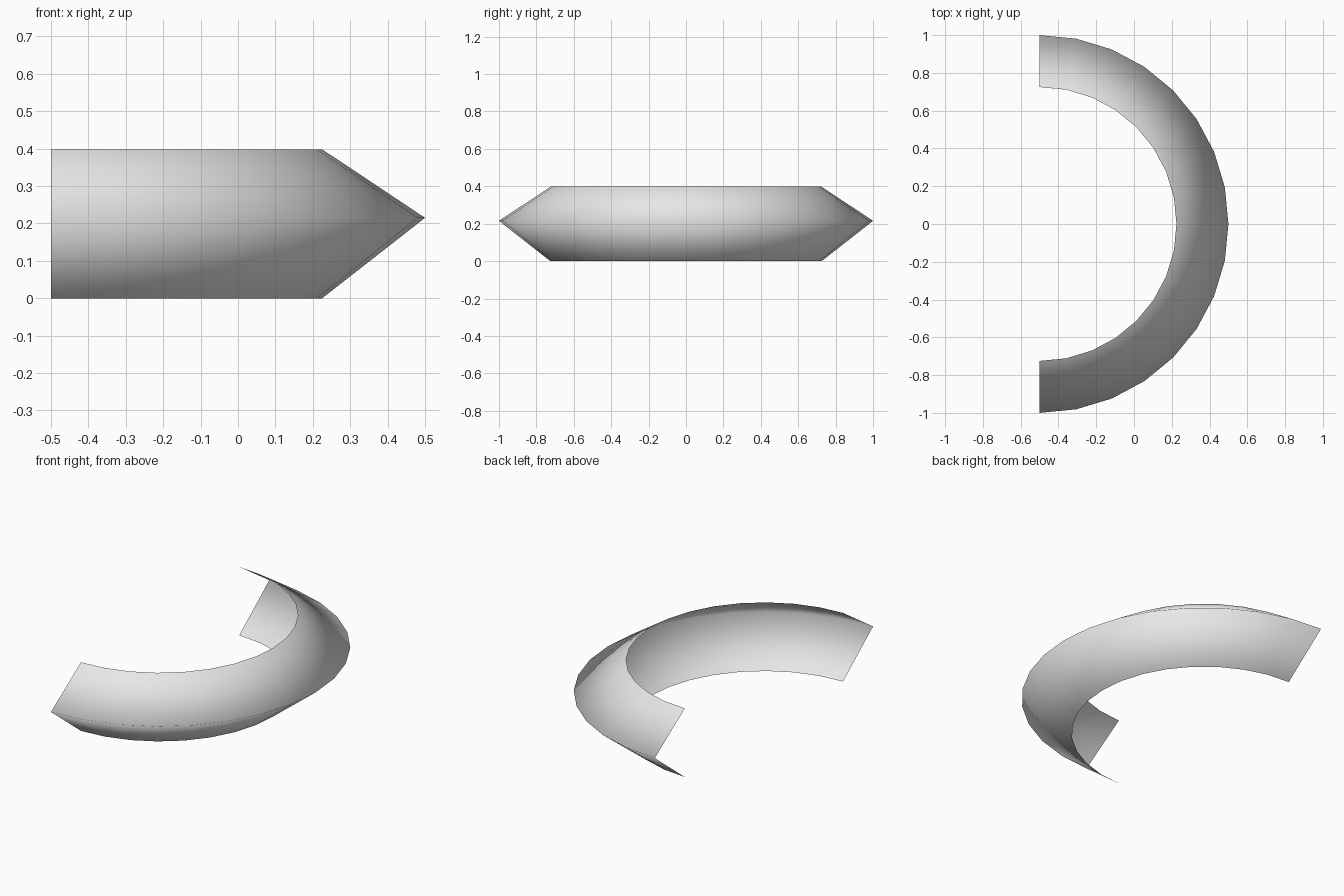
import bpy
import bmesh
from math import pi
from mathutils import Vector

cube = bpy.data.objects.get("Cube")
if cube:
    bpy.data.objects.remove(cube, do_unlink=True)

SEGMENTS = 16
CENTRE = Vector((-0.5, 0, 0))
# Radius and height of the open V cross-section: lower rim, ridge, upper rim
PROFILE = [(0.725, 0), (1, 0.215), (0.725, 0.398)]

# Plain grey surface
grey = bpy.data.materials.new("light_grey")
grey.use_nodes = True
grey.diffuse_color = (0.8, 0.8, 0.8, 1)
grey.node_tree.nodes["Principled BSDF"].inputs["Base Color"].default_value = grey.diffuse_color

# Sweep the profile through half a turn, from front to back
bm = bmesh.new()
verts = [bm.verts.new(CENTRE + Vector((0, -r, z))) for r, z in PROFILE]
edges = [bm.edges.new(pair) for pair in zip(verts, verts[1:])]
bmesh.ops.spin(bm, geom=verts + edges, cent=CENTRE, axis=(0, 0, 1),
               angle=pi, steps=SEGMENTS)

# Face every panel away from the ring's core, shaded smoothly over the ridge
core = CENTRE + Vector((0, 0, 0.2))
bm.normal_update()
for face in bm.faces:
    face.smooth = True
    if face.normal.dot(face.calc_center_median() - core) < 0:
        face.normal_flip()

mesh = bpy.data.meshes.new("half_ring")
bm.to_mesh(mesh)
bm.free()
mesh.materials.append(grey)
half_ring = bpy.data.objects.new("half_ring", mesh)
bpy.context.collection.objects.link(half_ring)
